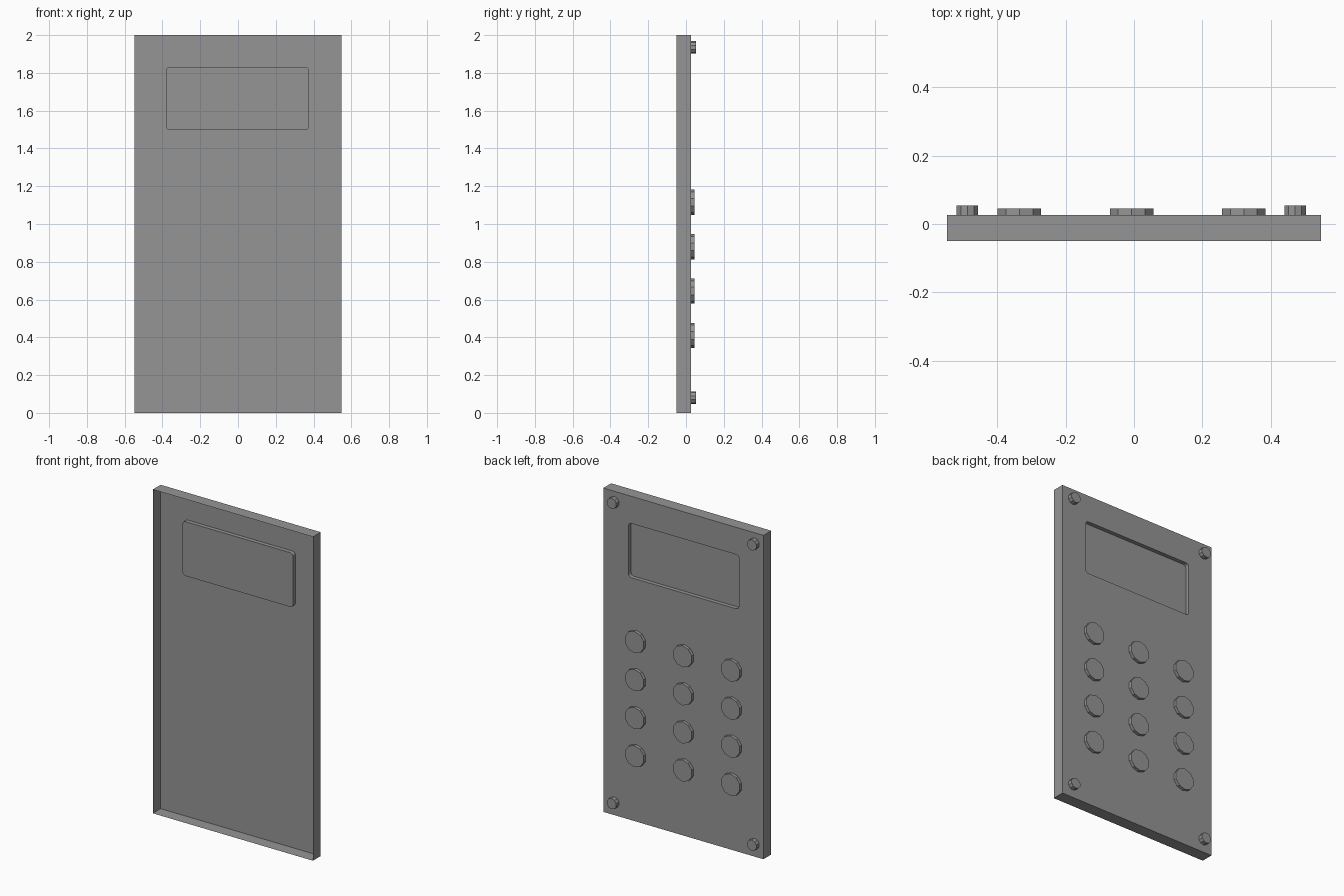
import bpy, bmesh, math
from mathutils import Matrix

cube = bpy.data.objects.get("Cube")
if cube:
    bpy.data.objects.remove(cube)

grey = bpy.data.materials.new("mid grey")
grey.use_nodes = True
grey.diffuse_color = (0.3, 0.3, 0.3, 1)
grey.node_tree.nodes["Principled BSDF"].inputs["Base Color"].default_value = (0.3, 0.3, 0.3, 1)

HALF_W, HEIGHT, FRONT, BACK = 0.547, 2.0, -0.05, 0.026


def add_object(name, bm):
    mesh = bpy.data.meshes.new(name)
    bm.to_mesh(mesh)
    bm.free()
    mesh.materials.append(grey)
    obj = bpy.data.objects.new(name, mesh)
    bpy.context.collection.objects.link(obj)
    return obj


def rounded_rect(x0, x1, z0, z1, r, steps=3):
    corners = [(x1 - r, z1 - r), (x0 + r, z1 - r), (x0 + r, z0 + r), (x1 - r, z0 + r)]
    points = []
    for quarter, (cx, cz) in enumerate(corners):
        for i in range(steps + 1):
            a = math.pi / 2 * (quarter + i / steps)
            points.append((cx + r * math.cos(a), cz + r * math.sin(a)))
    return points


def loop(bm, points, y):
    verts = [bm.verts.new((x, y, z)) for x, z in points]
    return verts, [bm.edges.new((v, verts[i - 1])) for i, v in enumerate(verts)]


def bridge(bm, a, b):
    for i in range(len(a)):
        bm.faces.new((a[i - 1], a[i], b[i], b[i - 1]))


# Thin open tray: four walls, back panel, and a display pocket pushed inward
bm = bmesh.new()
outline = [(-HALF_W, 0), (HALF_W, 0), (HALF_W, HEIGHT), (-HALF_W, HEIGHT)]
window = rounded_rect(-0.38, 0.375, 1.497, 1.832, 0.02)
rim, _ = loop(bm, outline, FRONT)
panel, panel_edges = loop(bm, outline, BACK)
opening, opening_edges = loop(bm, window, BACK)
floor, _ = loop(bm, window, BACK - 0.025)
bridge(bm, rim, panel)
bridge(bm, opening, floor)
bm.faces.new(floor)
bmesh.ops.triangle_fill(bm, edges=panel_edges + opening_edges, use_beauty=True)
bmesh.ops.recalc_face_normals(bm, faces=bm.faces)
add_object("cover_tray", bm)


# Round caps standing on the back panel
def add_cap(name, x, z, radius, y0, y1, sides):
    bm = bmesh.new()
    place = Matrix.Translation((x, (y0 + y1) / 2, z)) @ Matrix.Rotation(math.pi / 2, 4, "X")
    bmesh.ops.create_cone(bm, cap_ends=True, segments=sides, radius1=radius,
                          radius2=radius, depth=y1 - y0, matrix=place)
    add_object(name, bm)


for row in range(4):
    for col in range(3):
        add_cap(f"key_{row + 1}_{col + 1}", -0.335 + 0.328 * col, 1.115 - 0.235 * row,
                0.067, BACK, 0.045, 10)

for side, x in (("right", -0.487), ("left", 0.471)):
    for level, z in (("lower", 0.08), ("upper", 1.935)):
        add_cap(f"{level}_{side}_screw", x, z, 0.033, BACK, 0.054, 10)
